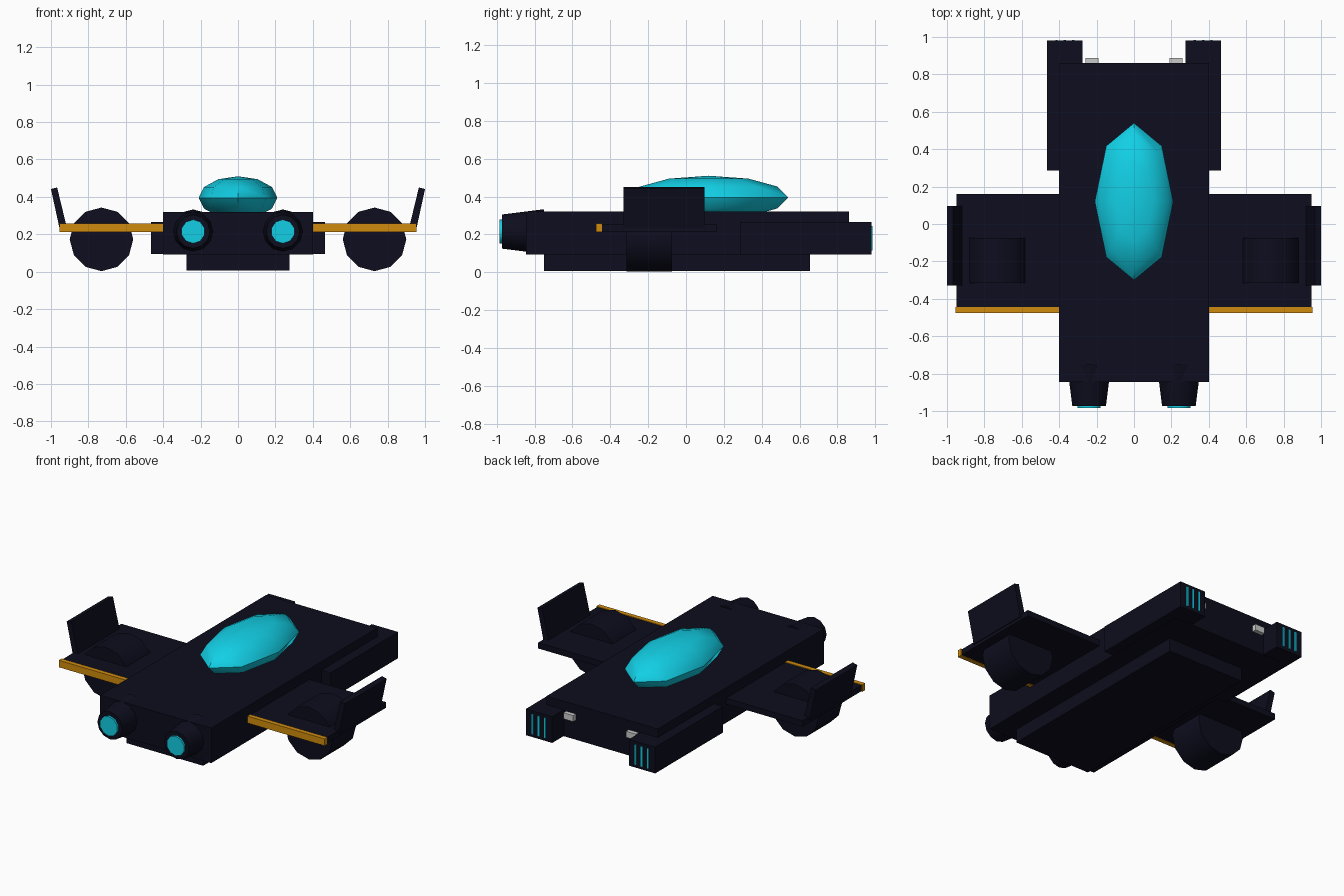
import bpy, bmesh, math
from mathutils import Matrix, Vector

if "Cube" in bpy.data.objects:
    bpy.data.objects.remove(bpy.data.objects["Cube"])


def material(name, rgb):
    m = bpy.data.materials.new(name)
    m.diffuse_color = (*rgb, 1)
    m.use_nodes = True
    m.node_tree.nodes["Principled BSDF"].inputs["Base Color"].default_value = m.diffuse_color
    return m


NAVY = material("dark_navy", (0.004, 0.004, 0.013))
CYAN = material("glow_cyan", (0.006, 0.62, 0.78))
GOLD = material("gold_trim", (0.63, 0.26, 0.004))
GREY = material("light_grey", (0.6, 0.6, 0.6))


def finish(name, bm, mat, smooth=False):
    bmesh.ops.recalc_face_normals(bm, faces=bm.faces)
    me = bpy.data.meshes.new(name)
    bm.to_mesh(me)
    bm.free()
    me.materials.append(mat)
    ob = bpy.data.objects.new(name, me)
    bpy.context.collection.objects.link(ob)
    if smooth:
        bpy.ops.object.select_all(action='DESELECT')
        ob.select_set(True)
        bpy.context.view_layer.objects.active = ob
        bpy.ops.object.shade_smooth_by_angle(angle=math.radians(50))
    return ob


def box(name, lo, hi, mat):
    lo, hi = Vector(lo), Vector(hi)
    bm = bmesh.new()
    bmesh.ops.create_cube(bm, size=1, matrix=Matrix.Translation((lo + hi) / 2)
                          @ Matrix.Diagonal((*(hi - lo), 1)))
    return finish(name, bm, mat)


def tube(name, x, z, y0, y1, r0, r1, sides, mat):
    """Capped cone along y, radius r0 at y0 and r1 at y1."""
    bm = bmesh.new()
    bmesh.ops.create_cone(bm, cap_ends=True, segments=sides, radius1=r1, radius2=r0, depth=y1 - y0,
                          matrix=Matrix.Translation((x, (y0 + y1) / 2, z))
                          @ Matrix.Rotation(math.pi / 2, 4, 'X'))
    return finish(name, bm, mat, True)


def side_box(name, s, x0, x1, y0, y1, z0, z1, mat):
    return box(name, (min(s * x0, s * x1), y0, z0), (max(s * x0, s * x1), y1, z1), mat)


def winglet(name, s):
    """Slanted fin: cross-section in x-z extruded along y."""
    section = [(0.915, 0.235), (0.955, 0.235), (1.0, 0.442), (0.967, 0.45)]
    bm = bmesh.new()
    face = bm.faces.new([bm.verts.new((s * x, -0.33, z)) for x, z in section])
    ext = bmesh.ops.extrude_face_region(bm, geom=[face])
    bmesh.ops.translate(bm, vec=(0, 0.427, 0),
                        verts=[v for v in ext["geom"] if isinstance(v, bmesh.types.BMVert)])
    return finish(name, bm, NAVY)


# Hull and keel
box("hull", (-0.4, -0.845, 0.093), (0.4, 0.86, 0.32), NAVY)
box("keel", (-0.275, -0.75, 0.006), (0.275, 0.655, 0.1), NAVY)

# Canopy bubble
bm = bmesh.new()
bmesh.ops.create_uvsphere(bm, u_segments=8, v_segments=6, radius=1,
                          matrix=Matrix.Translation((0, 0.12, 0.395))
                          @ Matrix.Diagonal((0.21, 0.42, 0.115, 1)))
finish("canopy", bm, CYAN, True)

for s, side in ((-1, "left"), (1, "right")):
    # Wings with gold edge, fin and pod
    side_box(side + "_wing", s, 0.39, 0.95, -0.45, 0.16, 0.215, 0.253, NAVY)
    side_box(side + "_wing_trim", s, 0.4, 0.955, -0.475, -0.445, 0.212, 0.257, GOLD)
    winglet(side + "_winglet", s)
    tube(side + "_wing_pod", s * 0.73, 0.173, -0.315, -0.075, 0.17, 0.17, 12, NAVY)
    # Prongs with glowing slits
    side_box(side + "_prong", s, 0.275, 0.465, 0.285, 0.98, 0.095, 0.265, NAVY)
    for i in (-1, 0, 1):
        x = 0.37 + i * 0.045
        side_box(f"{side}_slit_{i + 2}", s, x - 0.006, x + 0.006, 0.978, 0.985, 0.115, 0.245, CYAN)
    # Small lamps between the prongs
    side_box(side + "_lamp", s, 0.19, 0.26, 0.85, 0.887, 0.22, 0.26, GREY)
    # Nozzles
    tube(side + "_nozzle", s * 0.24, 0.215, -0.972, -0.75, 0.09, 0.118, 12, NAVY)
    tube(side + "_nozzle_glow", s * 0.24, 0.215, -0.985, -0.95, 0.064, 0.064, 10, CYAN)
